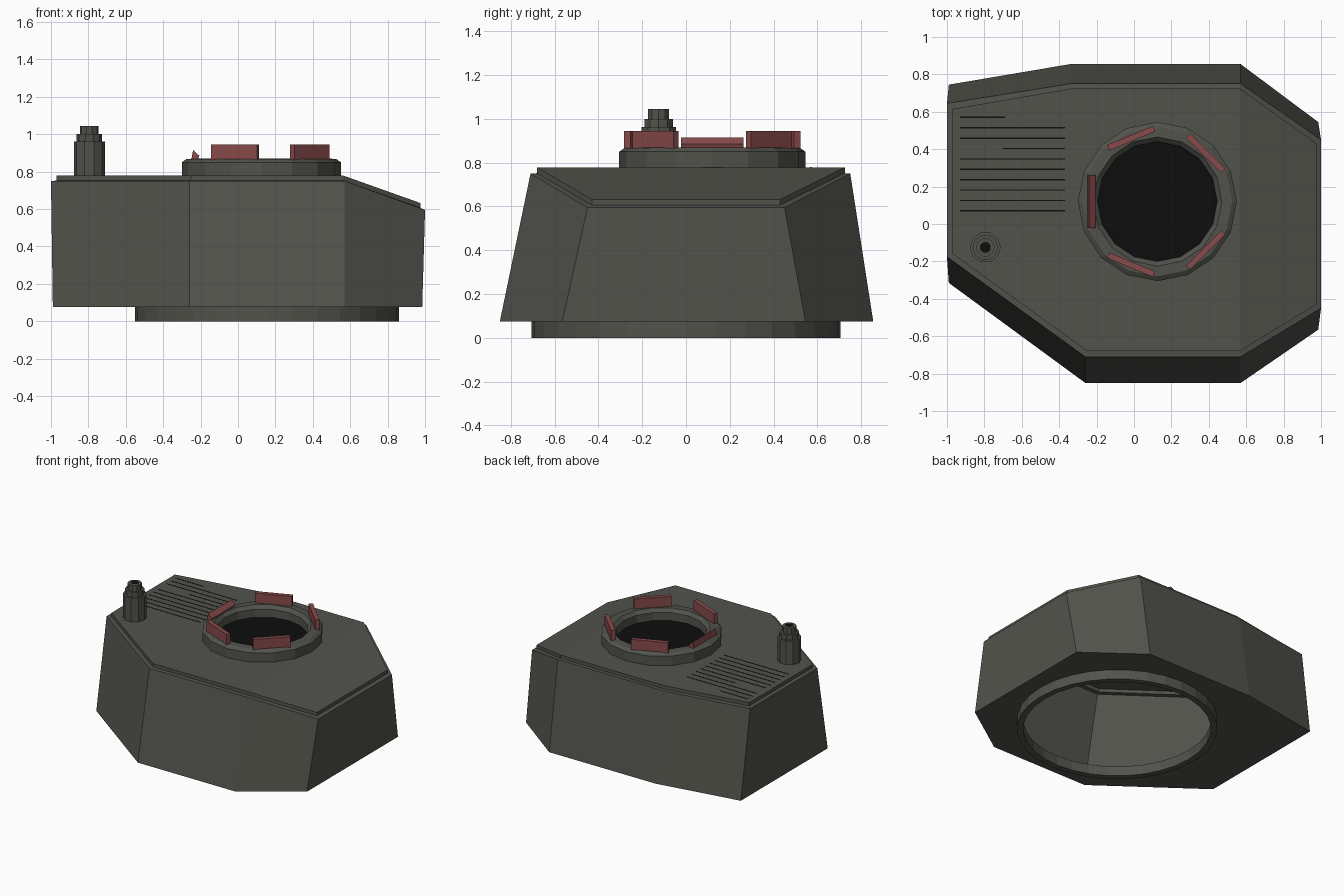
import bpy, bmesh, math
from mathutils import Matrix, Vector

if "Cube" in bpy.data.objects:
    bpy.data.objects.remove(bpy.data.objects["Cube"])


def material(name, rgb):
    m = bpy.data.materials.new(name)
    m.diffuse_color = (*rgb, 1)
    m.use_nodes = True
    m.node_tree.nodes["Principled BSDF"].inputs["Base Color"].default_value = m.diffuse_color
    return m


GREY = material("olive grey", (0.085, 0.086, 0.073))
RED = material("dull red", (0.25, 0.069, 0.069))
BLACK = material("black", (0.004, 0.004, 0.004))


def finish(bm, name, mat, smooth=None):
    me = bpy.data.meshes.new(name)
    bm.to_mesh(me)
    bm.free()
    ob = bpy.data.objects.new(name, me)
    bpy.context.collection.objects.link(ob)
    me.materials.append(mat)
    if smooth:
        bpy.context.view_layer.objects.active = ob
        ob.select_set(True)
        bpy.ops.object.shade_smooth_by_angle(angle=math.radians(smooth))
        ob.select_set(False)
    return ob


def skin(bm, rings, closed=False):
    """Join rings of vertices with outward quads."""
    pairs = list(zip(rings, rings[1:])) + ([(rings[-1], rings[0])] if closed else [])
    for a, b in pairs:
        n = len(a)
        for i in range(n):
            j = (i + 1) % n
            bm.faces.new((a[i], a[j], b[j], b[i]))


def lathe(name, profile, center, sides, mat, closed=False, cap=False, smooth=None):
    bm = bmesh.new()
    rings = []
    for r, z in profile:
        rings.append([bm.verts.new((center[0] + r * math.cos(2 * math.pi * k / sides),
                                    center[1] + r * math.sin(2 * math.pi * k / sides), z))
                      for k in range(sides)])
    skin(bm, rings, closed)
    if cap:
        bm.faces.new(rings[-1])
    return finish(bm, name, mat, smooth)


def disc(name, r, z, center, sides, mat):
    bm = bmesh.new()
    bmesh.ops.create_circle(bm, cap_ends=True, segments=sides, radius=r,
                            matrix=Matrix.Translation((*center, z)))
    bmesh.ops.recalc_face_normals(bm, faces=bm.faces)
    for f in bm.faces:
        if f.normal.z < 0:
            f.normal_flip()
    return finish(bm, name, mat)


# Turret shell: sloped walls, ledge, raised roof with sloping front
base = [(-.99, -.315), (-.26, -.85), (.57, -.85), (.985, -.565),
        (.985, .545), (.57, .855), (-.34, .855), (-.99, .745)]
rim = [(-1, -.175), (-.26, -.71), (.57, -.71), (1, -.45),
       (1, .45), (.57, .75), (-.34, .75), (-1, .645)]
roof = [(-.97, -.16), (-.25, -.68), (.565, -.68), (.975, -.43),
        (.975, .43), (.565, .725), (-.33, .725), (-.97, .615)]


def slope(x, z):
    return z - max(0, x - .57) * .36


bm = bmesh.new()
r0 = [bm.verts.new((x, y, .075)) for x, y in base]
r1 = [bm.verts.new((x, y, slope(x, .75))) for x, y in rim]
r2 = [bm.verts.new((x, y, slope(x, .752))) for x, y in roof]
r3 = [bm.verts.new((x, y, slope(x, .778))) for x, y in roof]
skin(bm, [r0, r1, r2, r3])
bm.faces.new([r3[i] for i in (0, 1, 2, 5, 6, 7)])
bm.faces.new([r3[i] for i in (2, 3, 4, 5)])
# floor with the round opening
RING = (.155, 0)
hole = [bm.verts.new((RING[0] + .66 * math.cos(2 * math.pi * k / 32),
                      RING[1] + .66 * math.sin(2 * math.pi * k / 32), .075)) for k in range(32)]
loop = [bm.edges.new((hole[k], hole[(k + 1) % 32])) for k in range(32)]
loop += [bm.edges.get((r0[i], r0[(i + 1) % 8])) for i in range(8)]
new = bmesh.ops.triangle_fill(bm, use_beauty=True, edges=loop, normal=(0, 0, -1))
bm.normal_update()
for f in new["geom"]:
    if isinstance(f, bmesh.types.BMFace) and f.normal.z > 0:
        f.normal_flip()
finish(bm, "turret_shell", GREY)

# Turning ring under the floor
lathe("turret_ring", [(.66, .075), (.66, 0), (.705, 0), (.705, .075)], RING, 32, GREY)

# Hatch collar and dark opening
HATCH = (.125, .12)
lathe("hatch_collar", [(.425, .77), (.425, .85), (.40, .868), (.345, .87), (.32, .845), (.318, .77)],
      HATCH, 16, GREY)
disc("hatch_opening", .318, .784, HATCH, 32, BLACK)


# Vision blocks around the collar: upright slabs, the rear one a low wedge
def block(name, angle, profile, length):
    bm = bmesh.new()
    a = math.radians(angle)
    out, side = Vector((math.cos(a), math.sin(a), 0)), Vector((-math.sin(a), math.cos(a), 0))
    c = Vector((*HATCH, 0))
    ends = [[bm.verts.new(c + out * r + side * s + Vector((0, 0, z))) for r, z in profile]
            for s in (-length / 2, length / 2)]
    skin(bm, ends)
    bm.faces.new(ends[0])
    bm.faces.new(ends[1])
    bmesh.ops.recalc_face_normals(bm, faces=bm.faces)
    finish(bm, name, RED)


for k, ang in enumerate((112.5, 45, -45, -112.5)):
    block("vision_block_%d" % (k + 1), ang, [(.35, .862), (.382, .862), (.382, .945), (.35, .945)], .265)
block("vision_block_rear", 180, [(.34, .862), (.375, .862), (.365, .915), (.332, .885)], .285)

# Stepped aerial mount
AERIAL = (-.795, -.125)
lathe("aerial_mount", [(.083, .77), (.083, .962), (.068, .962), (.068, 1.0), (.05, 1.0), (.05, 1.045)],
      AERIAL, 10, GREY, cap=True)
disc("aerial_socket", .03, 1.047, AERIAL, 10, BLACK)

# Thin slits on the rear roof
bm = bmesh.new()
spans = [(-.93, -.69), (-.93, -.37), (-.93, -.37), (-.7, -.37), (-.93, -.37),
         (-.93, -.37), (-.93, -.37), (-.93, -.37), (-.93, -.37), (-.93, -.37)]
for k, (x0, x1) in enumerate(spans):
    y = .57 - k * .0555
    bmesh.ops.create_cube(bm, size=1, matrix=Matrix.Translation(((x0 + x1) / 2, y, .778))
                          @ Matrix.Diagonal((x1 - x0, .007, .003, 1)))
finish(bm, "roof_slits", BLACK)
